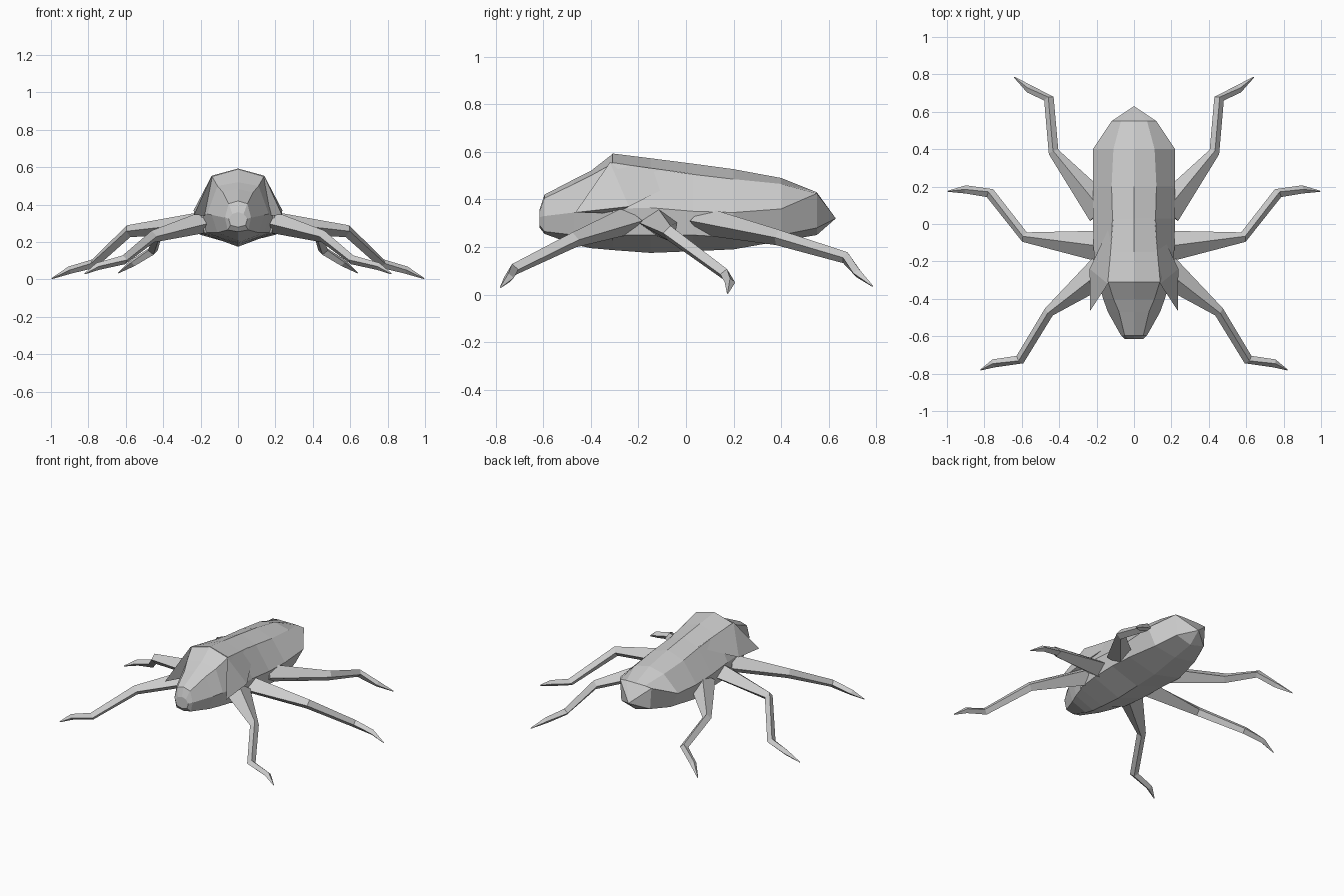
import bpy, bmesh
from mathutils import Vector

if "Cube" in bpy.data.objects:
    bpy.data.objects.remove(bpy.data.objects["Cube"])


def finish(name, bm):
    bmesh.ops.recalc_face_normals(bm, faces=bm.faces)
    me = bpy.data.meshes.new(name)
    bm.to_mesh(me)
    bm.free()
    ob = bpy.data.objects.new(name, me)
    bpy.context.collection.objects.link(ob)
    return ob


def loft(name, rings, tip=None):
    bm = bmesh.new()
    loops = [[bm.verts.new(p) for p in r] for r in rings]
    n = len(loops[0])
    for a, b in zip(loops, loops[1:]):
        for i in range(n):
            j = (i + 1) % n
            bm.faces.new((a[i], a[j], b[j], b[i]))
    bm.faces.new(loops[0])
    if tip:
        t = bm.verts.new(tip)
        for i in range(n):
            bm.faces.new((loops[-1][i], loops[-1][(i + 1) % n], t))
    else:
        bm.faces.new(loops[-1])
    return finish(name, bm)


def section(y, top, sx, sz, mx, mz, lx, lz, bot):
    half = [(sx, sz), (mx, mz), (lx, lz)]
    pts = [(0, top)] + half + [(0, bot)] + [(-x, z) for x, z in reversed(half)]
    return [(x, y, z) for x, z in pts]


# Head: slopes up to the front edge of the shell
loft("head", [section(*s) for s in [
    (-.615, .36, .03, .35, .05, .325, .04, .29, .28),
    (-.595, .42, .05, .405, .07, .33, .055, .265, .255),
    (-.47, .485, .08, .465, .14, .345, .11, .25, .21),
    (-.40, .52, .11, .50, .165, .35, .14, .25, .195),
    (-.31, .59, .138, .55, .19, .35, .17, .25, .187)]])

# Body: ridged back, faceted sides, keeled belly, pointed tail
loft("body", [section(*s) for s in [
    (-.31, .593, .14, .555, .20, .36, .18, .25, .187),
    (-.15, .573, .125, .53, .215, .365, .20, .25, .175),
    (.03, .55, .115, .505, .22, .35, .205, .25, .182),
    (.20, .527, .12, .485, .22, .345, .205, .24, .19),
    (.40, .49, .11, .465, .22, .36, .16, .25, .225),
    (.55, .43, .07, .43, .12, .425, .11, .28, .25)]], tip=(0, .63, .32))


def leg(name, path, radii, s):
    pts = [Vector((x * s, y, z)) for x, y, z in path]
    rings = []
    for i, p in enumerate(pts):
        t = (pts[min(i + 1, len(pts) - 1)] - pts[max(i - 1, 0)]).normalized()
        side = t.cross(Vector((0, 0, 1))).normalized()
        up = side.cross(t)
        w, h = radii[i]
        rings.append([p + up * h, p + side * w, p - up * h, p - side * w])
    loft(name, rings)


RADII = [(.085, .06), (.028, .033), (.027, .025), (.022, .02), (.003, .003)]
LEGS = {
    "front_leg": [(.17, -.25, .31), (.455, -.47, .23), (.61, -.725, .105),
                  (.75, -.745, .07), (.82, -.78, .03)],
    "middle_leg": [(.17, -.12, .305), (.585, -.07, .258), (.77, .165, .085),
                   (.90, .185, .05), (.995, .175, .005)],
    "hind_leg": [(.17, .07, .31), (.43, .385, .24), (.455, .67, .155),
                 (.56, .722, .09), (.64, .785, .035)]}

for side, s in (("right", 1), ("left", -1)):
    for name, path in LEGS.items():
        leg(f"{name}_{side}", path, RADII, s)
    # Shoulder flap ending in a forward spike
    bm = bmesh.new()
    for x, y, z in [(.14, -.32, .555), (.235, -.465, .345), (.237, -.24, .37),
                    (.11, .03, .507), (.15, -.30, .34)]:
        bm.verts.new((x * s, y, z))
    bmesh.ops.convex_hull(bm, input=bm.verts)
    finish(f"shoulder_flap_{side}", bm)
